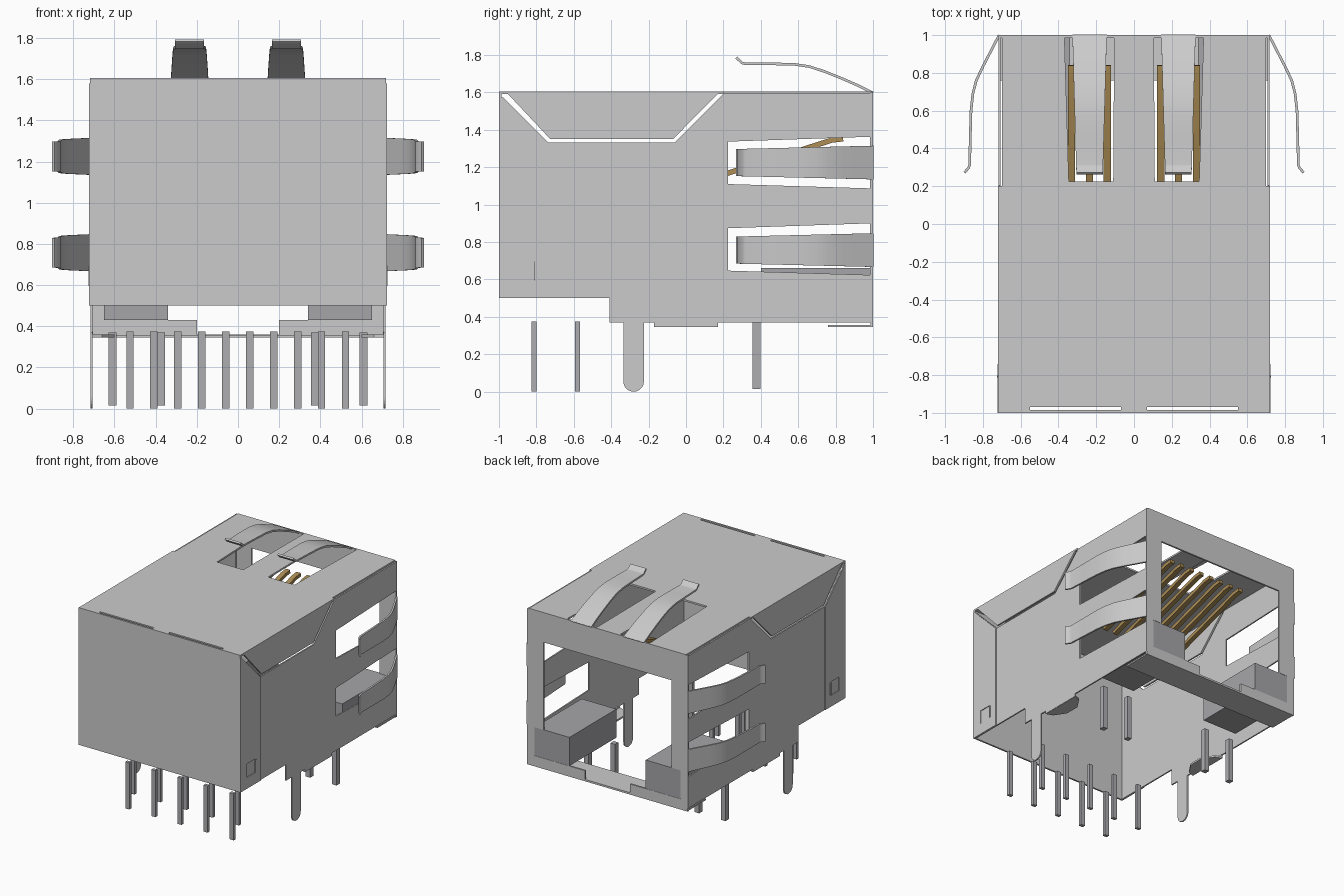
import bpy, bmesh, math
from mathutils import Vector

if "Cube" in bpy.data.objects:
    bpy.data.objects.remove(bpy.data.objects["Cube"])


def material(name, rgb):
    m = bpy.data.materials.new(name)
    m.diffuse_color = (*rgb, 1)
    m.use_nodes = True
    m.node_tree.nodes["Principled BSDF"].inputs["Base Color"].default_value = m.diffuse_color
    return m


STEEL = material("shield_steel", (0.60, 0.60, 0.60))
PIN = material("pin_grey", (0.42, 0.42, 0.44))
BLOCK = material("block_grey", (0.38, 0.38, 0.40))
GOLD = material("contact_gold", (0.42, 0.27, 0.09))


def finish(bm, name, mat, smooth=False):
    bmesh.ops.recalc_face_normals(bm, faces=bm.faces)
    me = bpy.data.meshes.new(name)
    bm.to_mesh(me)
    bm.free()
    me.materials.append(mat)
    ob = bpy.data.objects.new(name, me)
    bpy.context.collection.objects.link(ob)
    if smooth:
        bpy.ops.object.select_all(action='DESELECT')
        ob.select_set(True)
        bpy.context.view_layer.objects.active = ob
        bpy.ops.object.shade_smooth_by_angle(angle=math.radians(35))
    return ob


def plate(name, loops, to3d, push, mat=STEEL):
    """Flat sheet: first loop is the outline, the others are holes."""
    bm = bmesh.new()
    edges = []
    for loop in loops:
        vs = [bm.verts.new(to3d(u, v)) for u, v in loop]
        edges += [bm.edges.new((vs[i - 1], vs[i])) for i in range(len(vs))]
    bmesh.ops.triangle_fill(bm, use_beauty=True, use_dissolve=False, edges=edges)
    r = bmesh.ops.extrude_face_region(bm, geom=bm.faces[:], use_keep_orig=True)
    moved = [g for g in r["geom"] if isinstance(g, bmesh.types.BMVert)]
    bmesh.ops.translate(bm, verts=moved, vec=Vector(push))
    return finish(bm, name, mat)


def ribbon(name, path, centre, w0, w1, thick, to3d, mat=STEEL):
    """Bent strip following (y, height) points, tapering from w0 to w1."""
    bm = bmesh.new()
    rows = []
    y0, y1 = path[0][0], path[-1][0]
    for i, (y, d) in enumerate(path):
        a, b = path[max(i - 1, 0)], path[min(i + 1, len(path) - 1)]
        t = Vector((b[0] - a[0], b[1] - a[1])).normalized()
        n = Vector((t.y, -t.x)) * thick / 2
        w = (w0 + (w1 - w0) * (y - y0) / (y1 - y0)) / 2
        rows.append([bm.verts.new(to3d(y + s * n.x, d + s * n.y, centre + k * w))
                     for s, k in ((1, -1), (1, 1), (-1, 1), (-1, -1))])
    for p, q in zip(rows, rows[1:]):
        for i in range(4):
            bm.faces.new((p[i - 1], p[i], q[i], q[i - 1]))
    bm.faces.new(rows[0])
    bm.faces.new(rows[-1])
    return finish(bm, name, mat, True)


def box(name, x, y, z, mat):
    bm = bmesh.new()
    bmesh.ops.create_cube(bm, size=1)
    for v in bm.verts:
        v.co = [a + (b - a) * (c + 0.5) for (a, b), c in zip((x, y, z), v.co)]
    return finish(bm, name, mat)


def rect(a, b, c, d):
    return [(a, c), (b, c), (b, d), (a, d)]


# Top sheet with two spring slots and two slits along the front bend
slots = [[(s * .11, .225), (s * .345, .225), (s * .368, .985), (s * .105, .985)] for s in (1, -1)]
slits = [rect(min(s * .07, s * .55), max(s * .07, s * .55), -.985, -.968) for s in (1, -1)]
plate("top_sheet",
      [[(-.72, -1), (.72, -1), (.72, .2), (.7, .2), (.7, 1), (-.7, 1), (-.7, .2), (-.72, .2)]]
      + slots + slits, lambda u, v: (u, v, 1.605), (0, 0, -.014))

# Solid front sheet
plate("front_sheet", [rect(-.72, .72, .5, 1.592)], lambda u, v: (u, -1, v), (0, .014, 0))

# Port frame around the plug opening at the back
half = [(.2, .36), (.2, .43), (.65, .43), (.65, .66), (.57, .66), (.57, 1.365)]
plate("port_frame", [rect(-.715, .715, .345, 1.6), half + [(-x, z) for x, z in half[::-1]]],
      lambda u, v: (u, 1, v), (0, -.014, 0))
plate("bottom_lip", [rect(-.71, .71, .76, 1)], lambda u, v: (u, v, .345), (0, 0, .012))

# Side sheets: round-ended board peg, spring windows and slit below the top flap
peg = [(-.28 + .055 * math.cos(a), .055 + .055 * math.sin(a))
       for a in [math.pi * (1 + i / 10) for i in range(11)]]
side = ([(-.98, .5), (-.41, .5), (-.41, .37), (-.335, .37)] + peg
        + [(-.225, .37), (1, .37), (1, 1.597), (.205, 1.597),
           (-.06, 1.332), (-.735, 1.332), (-.98, 1.575)])
windows = [[(.225, z - .115), (.985, z - .138), (.985, z + .138), (.225, z + .112)]
           for z in (1.225, .762)]
side_path = [(1, .714), (.93, .75), (.84, .797), (.76, .835), (.69, .853),
             (.6, .863), (.45, .867), (.315, .87), (.3, .874), (.272, .897)]
top_path = [(1, 1.597), (.92, 1.637), (.83, 1.676), (.74, 1.712), (.66, 1.738),
            (.58, 1.75), (.45, 1.753), (.315, 1.754), (.3, 1.757), (.268, 1.787)]

for s, tag in ((1, "right"), (-1, "left")):
    plate(tag + "_side_sheet", [side] + windows,
          lambda u, v: (s * .717, u, v), (-s * .011, 0, 0))
    # Trapezoid flap folded down from the top
    plate(tag + "_top_flap", [[(-.96, 1.6), (-.727, 1.352), (-.068, 1.352), (.178, 1.6)]],
          lambda u, v: (s * .72, u, v), (-s * .014, 0, 0))
    # Front sheet wrapped round the corner, with a latch hole
    plate(tag + "_corner_wrap",
          [[(-1, .5), (-.74, .5), (-.74, 1.33), (-.98, 1.572), (-1, 1.58)],
           rect(-.915, -.81, .59, .7)],
          lambda u, v: (s * .723, u, v), (-s * .007, 0, 0))
    box(tag + "_latch", (s * .72 - .006, s * .72 + .006), (-.812, -.802), (.595, .695), STEEL)
    # Inward tab under the side
    plate(tag + "_bottom_tab", [[(.715, -.17), (.715, .17), (.66, .15), (.6, .06),
                                 (.6, -.06), (.66, -.15)]],
          lambda u, v: (s * u, v, .345), (0, 0, .014))
    plate(tag + "_tab_bend", [rect(-.17, .17, .347, .375)],
          lambda u, v: (s * .717, u, v), (-s * .012, 0, 0))
    # Ground springs on the side and the top
    for n, z in (("upper", 1.225), ("lower", .757)):
        ribbon(f"{tag}_{n}_spring", side_path, z, .18, .145, .014,
               lambda y, d, w: (s * d, y, w))
    ribbon(tag + "_top_spring", top_path, s * .235, .182, .14, .014,
           lambda y, d, w: (w, y, d))
    # Indicator block in the lower corner of the port
    box(tag + "_indicator_block", (min(s * .34, s * .65), max(s * .34, s * .65)),
        (.4, .998), (.43, .66), BLOCK)
    # Indicator pins
    for x in (.61, .375):
        box(tag + "_indicator_pin", (s * x - .02, s * x + .02), (.355, .397), (.015, .37), PIN)

# Two staggered rows of signal pins
for i in range(10):
    x = .522 - i * .1163
    y = -.58 if i % 2 else -.813
    box("signal_pin", (x - .018, x + .018), (y - .013, y + .013), (0, .375), PIN)

# Eight sloping contacts inside the port
for i in range(8):
    ribbon("contact", [(.84, 1.352), (.78, 1.345), (.22, 1.167), (.06, 1.115)],
           (i - 3.5) * .0945, .038, .038, .028, lambda y, d, w: (w, y, d), GOLD)
